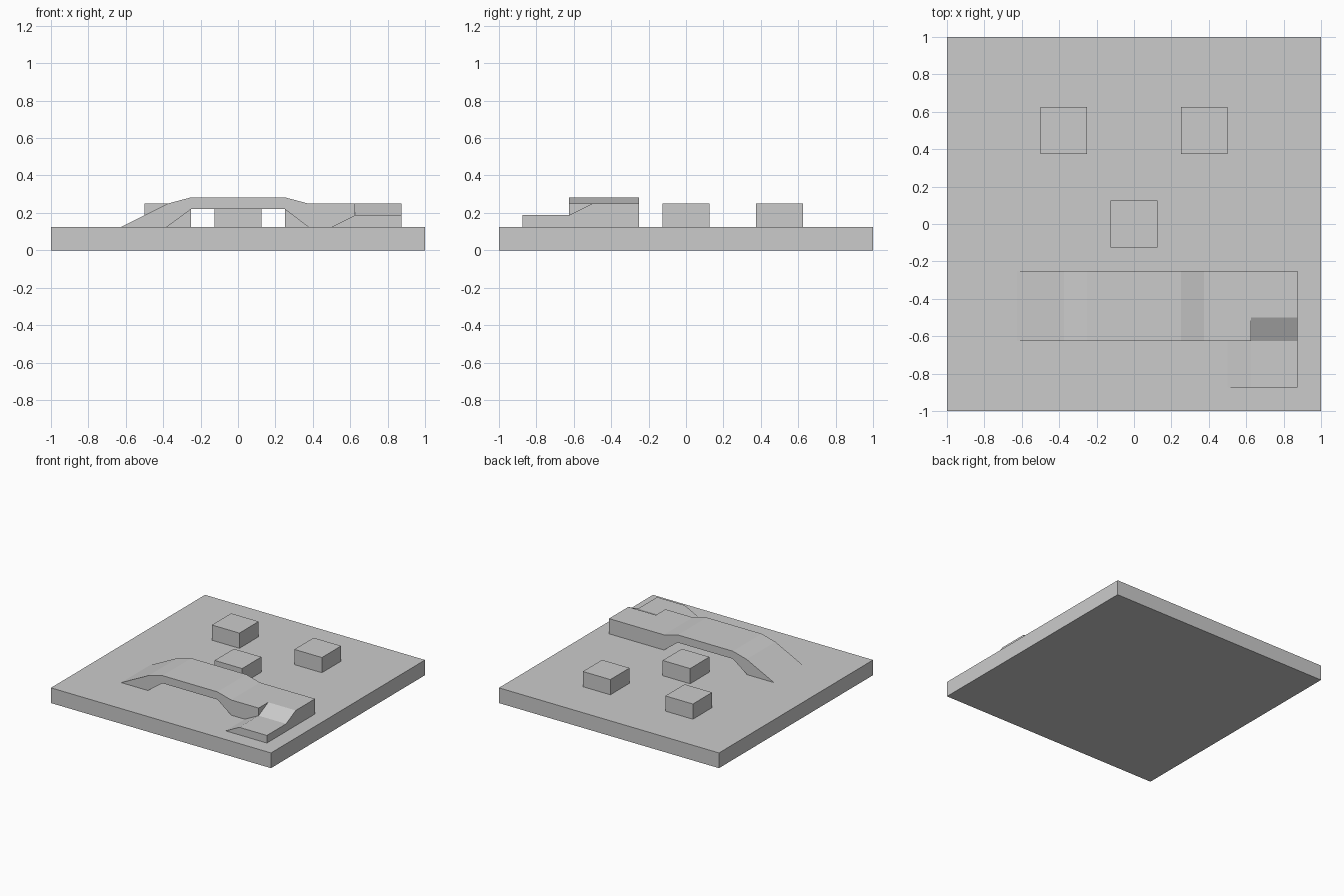
import bpy, bmesh
from mathutils import Vector

if "Cube" in bpy.data.objects:
    bpy.data.objects.remove(bpy.data.objects["Cube"])


def prism(name, points, offset):
    """Extrude a planar outline by an offset vector into a closed solid."""
    bm = bmesh.new()
    face = bm.faces.new([bm.verts.new(p) for p in points])
    ext = bmesh.ops.extrude_face_region(bm, geom=[face], use_keep_orig=True)
    moved = [g for g in ext["geom"] if isinstance(g, bmesh.types.BMVert)]
    bmesh.ops.translate(bm, verts=moved, vec=Vector(offset))
    bmesh.ops.recalc_face_normals(bm, faces=bm.faces)
    mesh = bpy.data.meshes.new(name)
    bm.to_mesh(mesh)
    bm.free()
    obj = bpy.data.objects.new(name, mesh)
    bpy.context.collection.objects.link(obj)
    return obj


def box(name, x0, x1, y0, y1, z0, z1):
    outline = [(x0, y0, z0), (x1, y0, z0), (x1, y1, z0), (x0, y1, z0)]
    return prism(name, outline, (0, 0, z1 - z0))


TOP = 0.125  # upper surface of the base

# Base slab
box("base", -1, 1, -1, 1, 0, TOP)

# Three square blocks
for name, x, y in (("block_left", -0.375, 0.5), ("block_right", 0.375, 0.5),
                   ("block_center", 0, 0)):
    box(name, x - 0.125, x + 0.125, y - 0.125, y + 0.125, TOP, 0.25)

# Bridge with ramp on the left and raised landing on the right
profile = [(-0.625, TOP), (-0.375, 0.25), (-0.25, 0.283), (0.25, 0.283),
           (0.375, 0.25), (0.875, 0.25), (0.875, TOP), (0.375, TOP),
           (0.25, 0.22), (-0.25, 0.22), (-0.38, TOP)]
bridge = prism("bridge", [(x, -0.625, z) for x, z in profile], (0, 0.375, 0))

# Sloped notch joining the landing to the lower step
cutter = prism("notch_cutter",
               [(0.625, y, z) for y, z in ((-0.75, 0.125), (-0.4, 0.3), (-0.75, 0.3))],
               (0.4, 0, 0))
cutter.hide_render = True
cutter.display_type = 'WIRE'
cut = bridge.modifiers.new("notch", 'BOOLEAN')
cut.operation = 'DIFFERENCE'
cut.solver = 'EXACT'
cut.object = cutter

# Lower step with its own short ramp
step = [(0.5, TOP), (0.625, 0.1875), (0.875, 0.1875), (0.875, TOP)]
prism("lower_step", [(x, -0.875, z) for x, z in step], (0, 0.25, 0))
